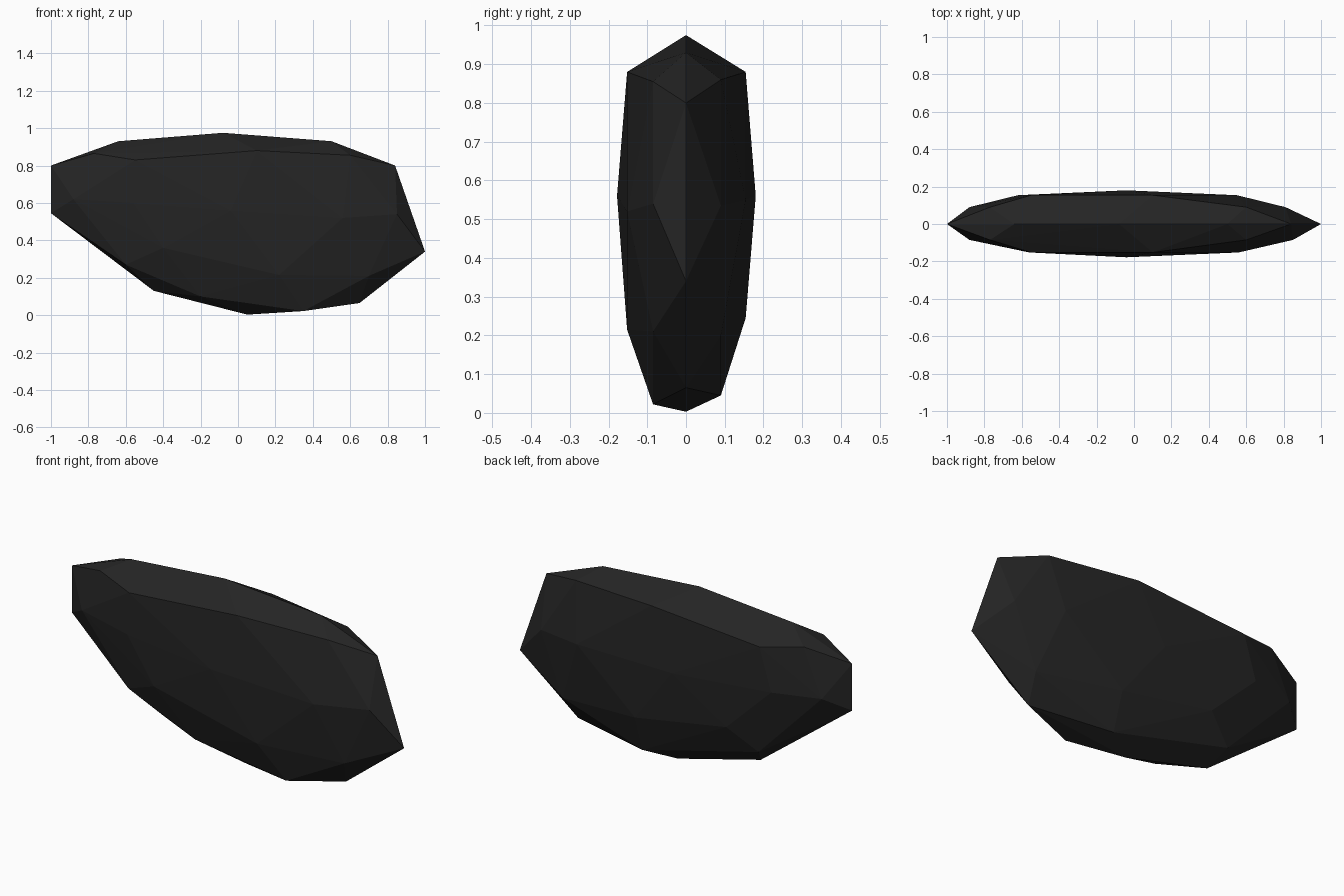
import bpy, bmesh

if "Cube" in bpy.data.objects:
    bpy.data.objects.remove(bpy.data.objects["Cube"])

# One flat dark colour
mat = bpy.data.materials.new("dark_stone")
mat.diffuse_color = (0.018, 0.018, 0.018, 1)
mat.use_nodes = True
mat.node_tree.nodes["Principled BSDF"].inputs["Base Color"].default_value = mat.diffuse_color

# Outline contours of the stone (x, z) at each depth y; thin lens-like slab
rim = [(-1, 0.8), (-0.64, 0.93), (-0.08, 0.975), (0.5, 0.93), (0.84, 0.8), (1, 0.34),
       (0.65, 0.065), (0.05, 0.003), (-0.45, 0.13), (-1, 0.545)]
front_bevel = [(-0.77, 0.865), (0.6, 0.855), (0.85, 0.54), (0.7, 0.21),
               (0.35, 0.022), (-0.2, 0.1), (-0.6, 0.27), (-0.88, 0.62)]
front_face = [(-0.55, 0.83), (0.1, 0.88), (0.56, 0.52), (0.22, 0.215),
              (-0.4, 0.36), (-0.56, 0.6)]
back_bevel = [(-0.77, 0.865), (0.6, 0.86), (0.81, 0.535), (0.68, 0.2),
              (0.2, 0.045), (-0.5, 0.22), (-0.88, 0.61)]
back_face = [(-0.55, 0.83), (0.1, 0.88), (0.55, 0.55), (0.2, 0.245),
             (-0.35, 0.34), (-0.62, 0.6)]
centre = [(-0.04, 0.56)]
layers = [(0, rim), (-0.085, front_bevel), (-0.152, front_face), (-0.178, centre),
          (0.09, back_bevel), (0.154, back_face), (0.18, centre)]

# Wrap the contours in a faceted skin
bm = bmesh.new()
for y, outline in layers:
    for x, z in outline:
        bm.verts.new((x, y, z))
hull = bmesh.ops.convex_hull(bm, input=bm.verts[:])
loose = [v for v in bm.verts if not v.link_faces]
bmesh.ops.delete(bm, geom=loose, context='VERTS')
bmesh.ops.recalc_face_normals(bm, faces=bm.faces[:])

mesh = bpy.data.meshes.new("stone")
bm.to_mesh(mesh)
bm.free()
mesh.materials.append(mat)
stone = bpy.data.objects.new("stone", mesh)
bpy.context.collection.objects.link(stone)
